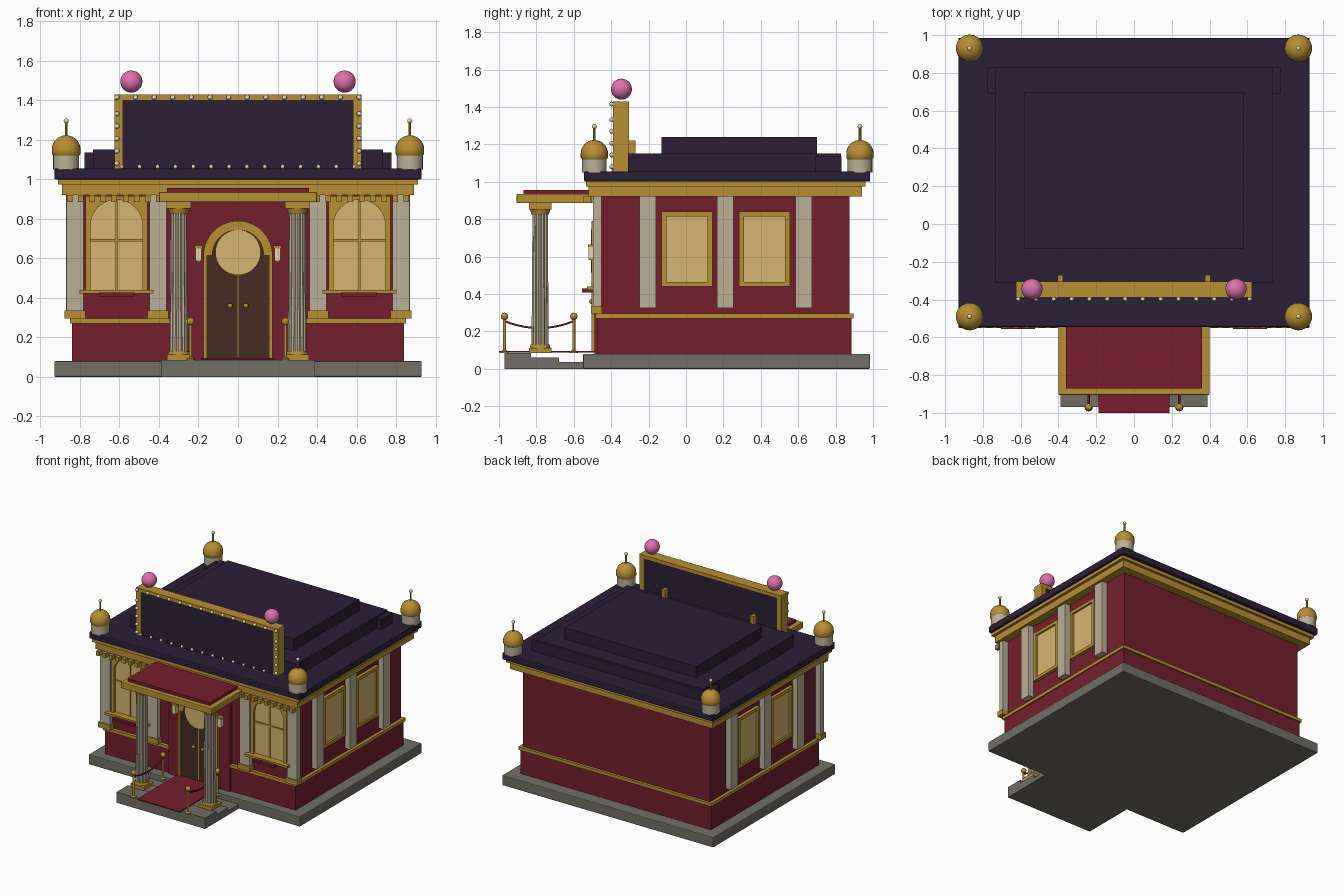
import bpy, bmesh
from math import sin, cos, pi, radians

cube = bpy.data.objects.get("Cube")
if cube:
    bpy.data.objects.remove(cube, do_unlink=True)


def material(name, r, g, b):
    m = bpy.data.materials.new(name)
    m.use_nodes = True
    col = [(c / 255) ** 2.2 for c in (r, g, b)] + [1]
    m.diffuse_color = col
    bsdf = m.node_tree.nodes["Principled BSDF"]
    bsdf.inputs["Base Color"].default_value = col
    bsdf.inputs["Roughness"].default_value = 0.8
    return m


RED = material("wall red", 116, 36, 49)
GOLD = material("gold", 182, 142, 54)
STONE = material("pale stone", 186, 175, 150)
GREY = material("grey paving", 112, 110, 101)
ROOF = material("dark purple", 48, 36, 58)
GLASS = material("warm glass", 212, 180, 112)
PINK = material("pink globe", 220, 112, 172)
WOOD = material("dark wood", 70, 48, 38)
CARPET = material("carpet red", 118, 34, 48)
BULB = material("bulb cream", 232, 216, 175)


def finish(name, bm, mat, smooth=False):
    bmesh.ops.recalc_face_normals(bm, faces=bm.faces)
    mesh = bpy.data.meshes.new(name)
    bm.to_mesh(mesh)
    bm.free()
    mesh.materials.append(mat)
    ob = bpy.data.objects.new(name, mesh)
    bpy.context.collection.objects.link(ob)
    if smooth:
        bpy.ops.object.select_all(action='DESELECT')
        ob.select_set(True)
        bpy.context.view_layer.objects.active = ob
        bpy.ops.object.shade_smooth_by_angle(angle=radians(40))
    return ob


def box(name, mat, x, y, z, bevel=0):
    """Box from (low, high) pairs on each axis."""
    bm = bmesh.new()
    bmesh.ops.create_cube(bm, size=1)
    for v in bm.verts:
        v.co = [(lo + hi) / 2 + c * (hi - lo) for c, (lo, hi) in zip(v.co, (x, y, z))]
    ob = finish(name, bm, mat)
    if bevel:
        mod = ob.modifiers.new("edge", 'BEVEL')
        mod.width, mod.segments = bevel, 2
    return ob


def block(name, mat, cx, cy, w, d, z0, z1, bevel=0):
    return box(name, mat, (cx - w / 2, cx + w / 2), (cy - d / 2, cy + d / 2), (z0, z1), bevel)


def ball(name, mat, x, y, z, r, seg=20):
    bm = bmesh.new()
    bmesh.ops.create_uvsphere(bm, u_segments=seg, v_segments=seg // 2, radius=r)
    bmesh.ops.translate(bm, verts=bm.verts, vec=(x, y, z))
    return finish(name, bm, mat, True)


def lathe(name, mat, x, y, profile, seg=24, flute=1.0):
    """Turned part from (radius, height) points; flute shrinks every other point."""
    bm = bmesh.new()
    rings = []
    for r, z in profile:
        rings.append([bm.verts.new((x + r * (flute if i % 2 else 1) * cos(2 * pi * i / seg),
                                    y + r * (flute if i % 2 else 1) * sin(2 * pi * i / seg), z))
                      for i in range(seg)])
    for a, b in zip(rings, rings[1:]):
        for i in range(seg):
            j = (i + 1) % seg
            bm.faces.new((a[i], a[j], b[j], b[i]))
    bm.faces.new(rings[0])
    bm.faces.new(rings[-1])
    return finish(name, bm, mat, flute == 1)


def plate(name, mat, cx, outline, y0, y1):
    """Outline of (x, z) points extruded from y0 to y1."""
    bm = bmesh.new()
    face = bm.faces.new([bm.verts.new((cx + px, y0, pz)) for px, pz in outline])
    ext = bmesh.ops.extrude_face_region(bm, geom=[face])
    for v in ext["geom"]:
        if isinstance(v, bmesh.types.BMVert):
            v.co.y = y1
    return finish(name, bm, mat)


def arc(r, cz, a0=0, a1=180, n=20):
    return [(r * cos(radians(a0 + (a1 - a0) * i / n)), cz + r * sin(radians(a0 + (a1 - a0) * i / n)))
            for i in range(n + 1)]


# Paving and steps
box("base_slab", GREY, (-.93, .93), (-.55, .985), (0, .08), .006)
for i, (y0, y1, top) in enumerate([(-.97, -.83, .085), (-.83, -.68, .06), (-.68, -.54, .035)]):
    box(f"step_{i}", GREY, (-.39, .39), (y0, y1), (0, top))
box("carpet", CARPET, (-.187, .187), (-1, -.48), (.087, .096))

# Walls, trim and cornice
box("lower_wall", RED, (-.84, .84), (-.475, .885), (.08, .28))
box("upper_wall", RED, (-.825, .825), (-.46, .875), (.28, .93))
box("wall_band", GOLD, (-.85, .85), (-.485, .895), (.27, .295))
box("entrance_wall", RED, (-.27, .27), (-.488, -.4), (.08, .92))
box("cornice_lower", GOLD, (-.89, .89), (-.52, .94), (.92, .975))
box("cornice_upper", GOLD, (-.912, .912), (-.535, .96), (.975, 1))

# Roof tiers
box("roof_slab", ROOF, (-.93, .93), (-.545, .985), (1, 1.055), .008)
box("roof_tier_middle", ROOF, (-.735, .735), (-.31, .83), (1.05, 1.15))
box("roof_tier_top", ROOF, (-.58, .58), (-.13, .70), (1.15, 1.24))
box("roof_rear_ledge", ROOF, (-.778, .778), (.69, .832), (1.05, 1.135))

# Sign board with frame and bulbs
box("sign_panel", ROOF, (-.585, .585), (-.38, -.315), (1.055, 1.405))
box("sign_frame_top", GOLD, (-.625, .625), (-.39, -.305), (1.4, 1.43))
for s in (-1, 1):
    block("sign_frame_side", GOLD, s * .604, -.3475, .042, .085, 1.055, 1.4)
    block("sign_strut", GOLD, s * .39, -.29, .03, .04, 1.05, 1.22)
    ball("pink_globe", PINK, s * .54, -.345, 1.495, .056, 28)
    for k in range(5):
        ball("side_bulb", BULB, s * .613, -.397, 1.08 + k * .063, .013, 10)
for k in range(14):
    x = -.613 + k * 1.226 / 13
    ball("top_bulb", BULB, x, -.397, 1.415, .013, 10)
    ball("bottom_bulb", BULB, x * .96, -.385, 1.064, .011, 10)

# Corner turrets
for x in (-.87, .87):
    for y in (-.49, .93):
        lathe("turret_drum", STONE, x, y, [(.066, 1.05), (.066, 1.14)])
        dome = [(.073 * cos(radians(a)), 1.15 + .073 * sin(radians(a))) for a in range(0, 90, 11)]
        lathe("turret_dome", GOLD, x, y, [(.066, 1.12), (.073, 1.13)] + dome)
        lathe("turret_spike", GOLD, x, y, [(.007, 1.21), (.007, 1.29)], 8)
        ball("turret_tip", BULB, x, y, 1.296, .013, 12)

# Canopy
box("canopy_frame", GOLD, (-.4, .4), (-.905, -.5), (.885, .935), .005)
box("canopy_top", CARPET, (-.36, .36), (-.87, -.5), (.93, .957))

# Door
leaf = [(-.16, .095), (.16, .095)] + arc(.16, .615)
plate("door", WOOD, 0, leaf, -.492, -.45)
surround = [(.175, .095)] + arc(.175, .615) + [(-.175, .095), (-.158, .095), (-.158, .615)]
surround += arc(.13, .615, 180, 0) + [(.158, .615), (.158, .095)]
plate("door_surround", GOLD, 0, surround, -.505, -.46)
plate("door_round_window", GLASS, 0, arc(.115, .63, 0, 351, 39), -.509, -.49)
box("door_split", GOLD, (-.003, .003), (-.496, -.48), (.1, .515))

for s in (-1, 1):
    # Entrance columns
    x, y = s * .3, -.78
    block("column_base", GOLD, x, y, .12, .12, .085, .112)
    lathe("column_foot", GOLD, x, y, [(.056, .11), (.05, .13)])
    lathe("column_shaft", STONE, x, y, [(.047, .12), (.042, .84)], 28, .88)
    lathe("column_neck", GOLD, x, y, [(.046, .825), (.056, .855)])
    block("column_capital", GOLD, x, y, .125, .12, .852, .887)

    # Door knobs and wall lamps
    ball("door_knob", GOLD, s * .04, -.505, .36, .013, 12)
    block("lamp_body", BULB, s * .2, -.505, .03, .034, .59, .65)
    block("lamp_cap", GOLD, s * .2, -.505, .04, .04, .65, .665)
    block("lamp_foot", GOLD, s * .2, -.505, .022, .03, .582, .59)

    # Rope barrier
    for y in (-.97, -.6):
        lathe("barrier_post", GOLD, s * .24, y, [(.022, .085), (.022, .093), (.008, .1), (.008, .27)], 12)
        ball("barrier_knob", GOLD, s * .24, y, .28, .02, 14)
    curve = bpy.data.curves.new("barrier_rope", 'CURVE')
    curve.dimensions, curve.bevel_depth, curve.bevel_resolution = '3D', .006, 1
    spline = curve.splines.new('POLY')
    spline.points.add(10)
    for i, p in enumerate(spline.points):
        t = i / 10
        p.co = (s * .24, -.97 + .37 * t, .255 - .15 * t * (1 - t), 1)
    curve.materials.append(CARPET)
    bpy.context.collection.objects.link(bpy.data.objects.new("barrier_rope", curve))

    # Front pilasters and dentils
    for x in (.405, .825):
        block("front_pilaster", STONE, s * x, -.475, .088, .045, .3, .92)
        block("front_pilaster_foot", GOLD, s * x, -.478, .108, .06, .295, .335)
    for k in range(9):
        block("dentil", GOLD, s * (.4 + k * .0565), -.53, .028, .04, .885, .92)

    # Arched front windows
    cx = s * .615
    plate("front_window_glass", GLASS, cx, [(-.135, .43), (.135, .43)] + arc(.135, .765), -.475, -.45)
    frame = [(.132, .43)] + arc(.132, .765) + [(-.132, .43), (-.157, .43), (-.157, .915), (.157, .915), (.157, .43)]
    plate("front_window_frame", GOLD, cx, frame, -.495, -.45)
    block("window_upright", GOLD, cx, -.475, .012, .016, .43, .9)
    block("window_crossbar", GOLD, cx, -.475, .265, .016, .685, .697)
    block("window_sill", GOLD, cx, -.49, .375, .08, .422, .44)
    block("window_ledge_box", CARPET, cx, -.515, .18, .08, .408, .428)

    # Side pilasters and windows
    for y in (-.205, .21, .63):
        block("side_pilaster", STONE, s * .84, y, .06, .088, .325, .92)
    for y in (.005, .42):
        block("side_window_glass", GLASS, s * .825, y, .02, .24, .45, .83)
        for e in (-1, 1):
            block("side_window_jamb", GOLD, s * .83, y + e * .123, .04, .026, .44, .84)
        for z in (.44, .815):
            block("side_window_rail", GOLD, s * .83, y, .04, .27, z, z + .025)
